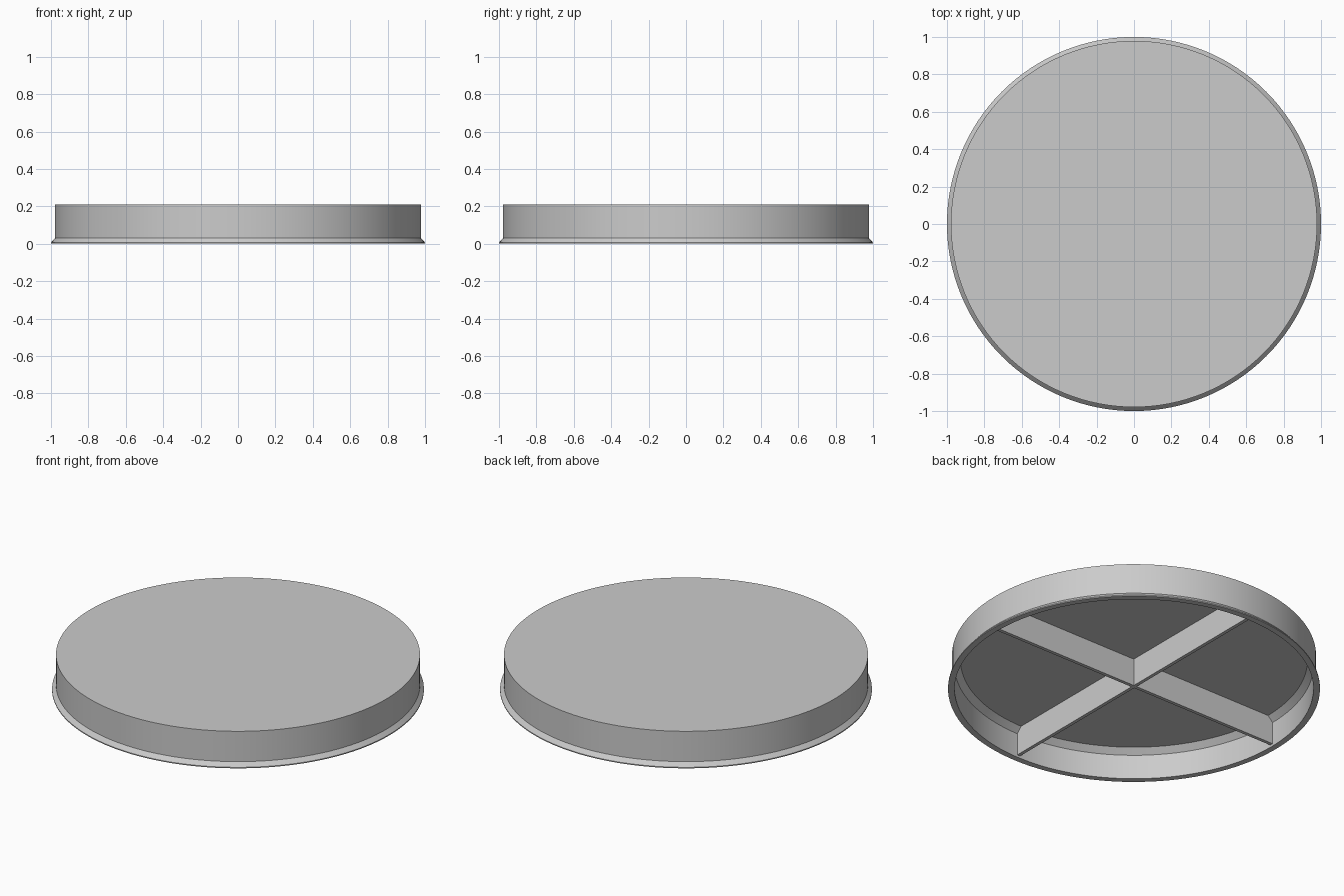
import bpy
import math

old = bpy.data.objects.get("Cube")
if old:
    bpy.data.objects.remove(old, do_unlink=True)

grey = bpy.data.materials.new("light_grey")
grey.use_nodes = True
colour = (0.6, 0.6, 0.6, 1)
grey.diffuse_color = colour
grey.node_tree.nodes["Principled BSDF"].inputs["Base Color"].default_value = colour

SEGMENTS = 128
RIB_BOTTOM, RIB_TOP = 0.014, 0.185
RIB_WIDTH, RIB_REACH = 0.02, 0.97


def make_object(name, verts, faces):
    mesh = bpy.data.meshes.new(name)
    mesh.from_pydata(verts, [], faces)
    mesh.materials.append(grey)
    obj = bpy.data.objects.new(name, mesh)
    bpy.context.collection.objects.link(obj)
    return obj


def lathe(name, profile):
    """Spin (radius, z) points around z and cap both ends."""
    verts = []
    for r, z in profile:
        for i in range(SEGMENTS):
            a = math.tau * i / SEGMENTS
            verts.append((r * math.cos(a), r * math.sin(a), z))
    faces = []
    for k in range(len(profile) - 1):
        low, high = k * SEGMENTS, (k + 1) * SEGMENTS
        for i in range(SEGMENTS):
            j = (i + 1) % SEGMENTS
            faces.append((low + i, low + j, high + j, high + i))
    last = (len(profile) - 1) * SEGMENTS
    faces.append(tuple(reversed(range(SEGMENTS))))
    faces.append(tuple(range(last, last + SEGMENTS)))
    return make_object(name, verts, faces)


# Hollow disc: underside of the top, inner chamfer, inner wall, flared foot, outer wall
disc = lathe("hollow_disc", [
    (0.933, 0.177), (0.965, 0.145), (0.965, 0),
    (1, 0), (1, 0.006), (0.979, 0.03), (0.979, 0.21),
])
bpy.ops.object.select_all(action="DESELECT")
disc.select_set(True)
bpy.context.view_layer.objects.active = disc
bpy.ops.object.shade_smooth_by_angle(angle=math.radians(25))

# Crossed stiffening ribs underneath: one plus-shaped outline, extruded upwards
w, r = RIB_WIDTH / 2, RIB_REACH
outline = []
for turn in range(4):
    c, s = round(math.cos(turn * math.pi / 2)), round(math.sin(turn * math.pi / 2))
    for x, y in ((r, -w), (r, w), (w, w)):
        outline.append((x * c - y * s, x * s + y * c))
n = len(outline)
verts = [(x, y, z) for z in (RIB_BOTTOM, RIB_TOP) for x, y in outline]
faces = [tuple(reversed(range(n))), tuple(range(n, 2 * n))]
faces += [(i, (i + 1) % n, n + (i + 1) % n, n + i) for i in range(n)]
make_object("cross_ribs", verts, faces)
